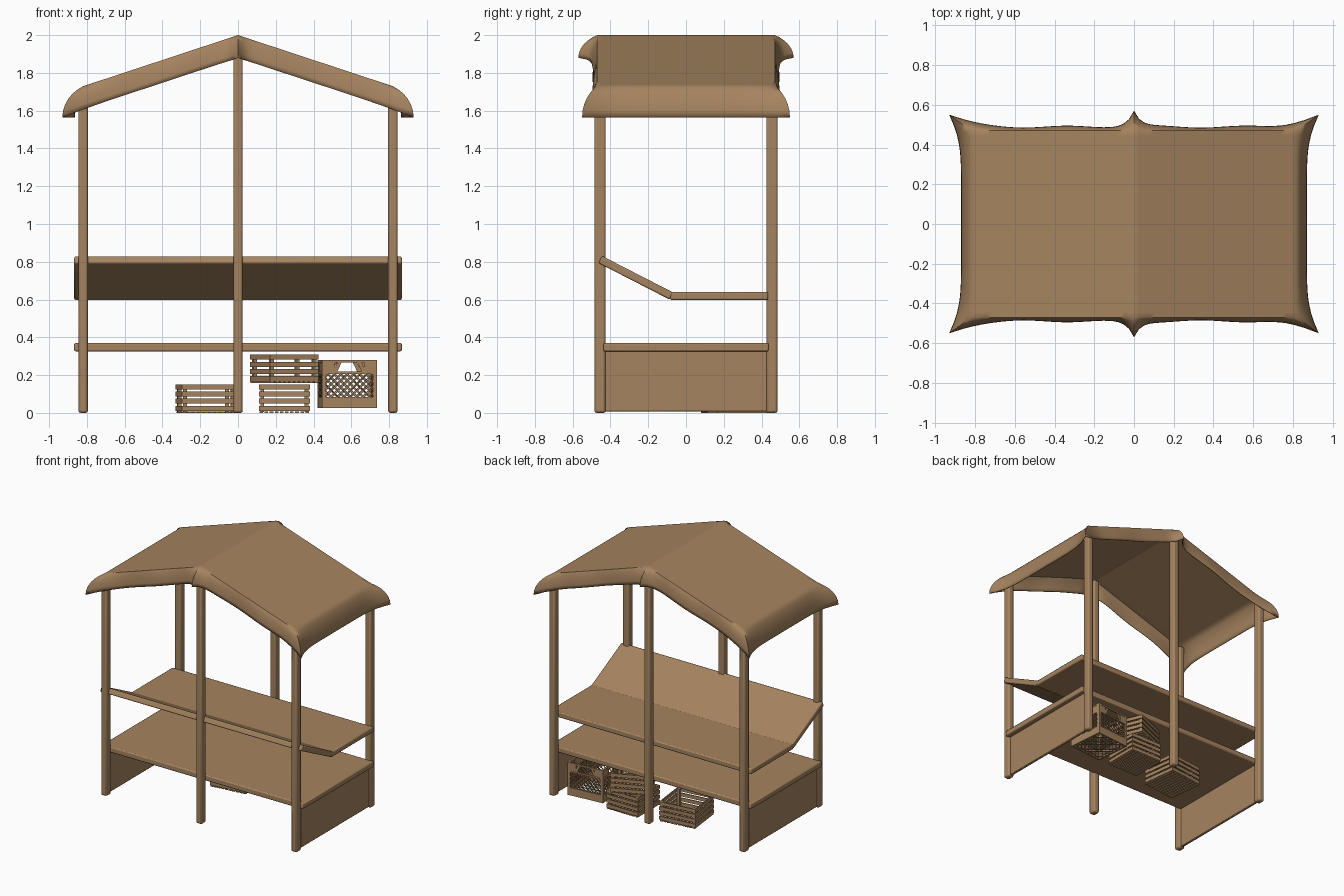
import bpy, bmesh, math
from mathutils import Matrix, Vector

if "Cube" in bpy.data.objects:
    bpy.data.objects.remove(bpy.data.objects["Cube"])

wood = bpy.data.materials.new("tan_brown")
wood.diffuse_color = (0.38, 0.23, 0.115, 1)
wood.use_nodes = True
wood.node_tree.nodes["Principled BSDF"].inputs["Base Color"].default_value = wood.diffuse_color


def finish(name, bm, bevel=0.0, smooth=True, segments=2):
    bmesh.ops.recalc_face_normals(bm, faces=bm.faces)
    me = bpy.data.meshes.new(name)
    bm.to_mesh(me)
    bm.free()
    me.materials.append(wood)
    ob = bpy.data.objects.new(name, me)
    bpy.context.collection.objects.link(ob)
    if bevel:
        mod = ob.modifiers.new("bevel", 'BEVEL')
        mod.width, mod.segments = bevel, segments
    if smooth:
        bpy.ops.object.select_all(action='DESELECT')
        ob.select_set(True)
        bpy.context.view_layer.objects.active = ob
        bpy.ops.object.shade_smooth_by_angle(angle=math.radians(50))
    return ob


def box(bm, c, s, M=Matrix()):
    bmesh.ops.create_cube(bm, size=1, matrix=M @ Matrix.Translation(c) @ Matrix.Diagonal((*s, 1)))


def board(name, c, s, bevel, tilt=0.0):
    bm = bmesh.new()
    box(bm, (0, 0, 0), s, Matrix.Translation(c) @ Matrix.Rotation(tilt, 4, 'X'))
    return finish(name, bm, bevel)


# Posts
for x in (-0.82, 0, 0.82):
    for y in (-0.455, 0.455):
        h = 1.97 if x == 0 else 1.71
        board("post", (x, y, h / 2), (0.05, 0.06, h), 0.012)

# Shelf, counter, tilted display board and end panels
board("lower_shelf", (0, 0, 0.348), (1.735, 0.875, 0.044), 0.008)
board("counter", (0, 0.175, 0.619), (1.735, 0.52, 0.042), 0.008)
board("display_board", (0, -0.265, 0.715), (1.735, 0.425, 0.042), 0.008, math.atan2(-0.19, 0.37))
for x in (-0.82, 0.82):
    board("end_panel", (x, 0, 0.168), (0.022, 0.87, 0.32), 0.004)

# Cloth canopy: gabled top grid plus a hanging, flaring hem
HX, HY, NX, NY, RINGS = 0.82, 0.47, 64, 36, 6
bm = bmesh.new()
grid = [[bm.verts.new((x, y, 2 - 0.33 * abs(x)))
         for y in [HY * (2 * j / NY - 1) for j in range(NY + 1)]]
        for x in [HX * (2 * i / NX - 1) for i in range(NX + 1)]]
for i in range(NX):
    for j in range(NY):
        bm.faces.new((grid[i][j], grid[i + 1][j], grid[i + 1][j + 1], grid[i][j + 1]))
rim = ([grid[i][0] for i in range(NX)] + [grid[NX][j] for j in range(NY)] +
       [grid[i][NY] for i in range(NX, 0, -1)] + [grid[0][j] for j in range(NY, 0, -1)])
prev = rim
for k in range(1, RINGS + 1):
    f = k / RINGS
    ring = []
    for v in rim:
        x, y, z = v.co
        sx, sy = math.copysign(1, x), math.copysign(1, y)
        if abs(x) > HX - 1e-4:      # eave hem
            c = math.exp(-(HY - abs(y)) / 0.05)
            ox, oy, drop = 0.05 + 0.06 * c, 0.08 * c, 0.165
        else:                       # gable hem, pulled out at the ridge post
            c = math.exp(-(HX - abs(x)) / 0.05)
            r = math.exp(-abs(x) / 0.035)
            ox, oy, drop = 0.11 * c, 0.02 + 0.06 * c + 0.08 * r, 0.12 + 0.045 * c
            oy += 0.005 * math.sin(14 * x) * (1 - c) * (1 - r)
        s = math.sin(f * math.pi / 2)
        d = drop * (0.5 * f + 0.5 * (1 - math.cos(f * math.pi / 2)))
        ring.append(bm.verts.new((x + sx * ox * s, y + sy * oy * s, z - d)))
    n = len(rim)
    for a in range(n):
        b = (a + 1) % n
        bm.faces.new((prev[a], prev[b], ring[b], ring[a]))
    prev = ring
canopy = finish("cloth_canopy", bm)
mod = canopy.modifiers.new("thickness", 'SOLIDIFY')
mod.thickness, mod.offset = 0.006, -1


# Slatted crates
def slat_crate(name, loc, sx, sy, rot):
    bm = bmesh.new()
    M = Matrix.Translation(loc) @ Matrix.Rotation(rot, 4, 'Z')
    t = 0.008
    for k in range(4):
        z = 0.024 + k * 0.038
        for s in (-1, 1):
            box(bm, (0, s * (sy - t) / 2, z), (sx, t, 0.027), M)
            box(bm, (s * (sx - t) / 2, 0, z), (t, sy - 2 * t, 0.027), M)
    for a in (-1, 1):
        for b in (-1, 1):
            box(bm, (a * (sx / 2 - 0.018), b * (sy / 2 - 0.018), 0.078), (0.02, 0.02, 0.145), M)
    for k in range(10):
        box(bm, ((k - 4.5) * sx / 10, 0, 0.004), (sx / 10 * 0.7, sy, 0.008), M)
    finish(name, bm, smooth=False)


slat_crate("slatted_crate_left", (-0.17, 0.235, 0), 0.29, 0.28, math.radians(7))
slat_crate("slatted_crate_base", (0.245, 0.30, 0), 0.27, 0.27, 0)
slat_crate("slatted_crate_top", (0.245, 0.30, 0.157), 0.28, 0.27, math.radians(23))


# Bottle crate with diamond lattice sides and floor
def bar(bm, p, q, w, M):
    p, q = Vector(p), Vector(q)
    d = q - p
    R = Matrix.Rotation(-math.atan2(d.z, d.x), 4, 'Y')
    box(bm, (0, 0, 0), (d.length, 0.005, w), M @ Matrix.Translation((p + q) / 2) @ R)


def lattice(bm, x0, x1, z0, z1, step, M):
    h = z1 - z0
    for k in range(-40, 40):
        for s in (-1, 1):
            # line x = k*step + s*(z-z0), clipped to the rectangle
            ends = sorted(((x - k * step) * s for x in (x0, x1)))
            a, b = max(0, ends[0]), min(h, ends[1])
            if b - a > 0.004:
                bar(bm, (k * step + s * a, 0, z0 + a), (k * step + s * b, 0, z0 + b), 0.005, M)


bm = bmesh.new()
W, H = 0.29, 0.255
base = Matrix.Translation((0.578, 0.29, 0.025)) @ Matrix.Rotation(math.radians(5), 4, 'Z')
for q in range(4):
    M = base @ Matrix.Rotation(q * math.pi / 2, 4, 'Z') @ Matrix.Translation((0, -W / 2 + 0.006, 0))
    box(bm, (0, 0, 0.03), (W, 0.012, 0.06), M)
    box(bm, (0, 0, H - 0.006), (W, 0.014, 0.012), M)
    box(bm, (0, 0, 0.187), (W, 0.012, 0.012), M)
    for s in (-1, 1):
        box(bm, (s * 0.135, 0, H / 2), (0.02, 0.014, H), M)
        box(bm, (s * 0.102, 0, 0.217), (0.05, 0.01, 0.06), M)
        bar(bm, (s * 0.078, 0, 0.19), (s * 0.05, 0, H - 0.006), 0.02, M)
    lattice(bm, -0.125, 0.125, 0.06, 0.182, 0.034, M)
lattice(bm, -0.14, 0.14, -0.14, 0.14, 0.036,
        base @ Matrix.Translation((0, 0, 0.004)) @ Matrix.Rotation(math.pi / 2, 4, 'X'))
finish("lattice_crate", bm, smooth=False)
